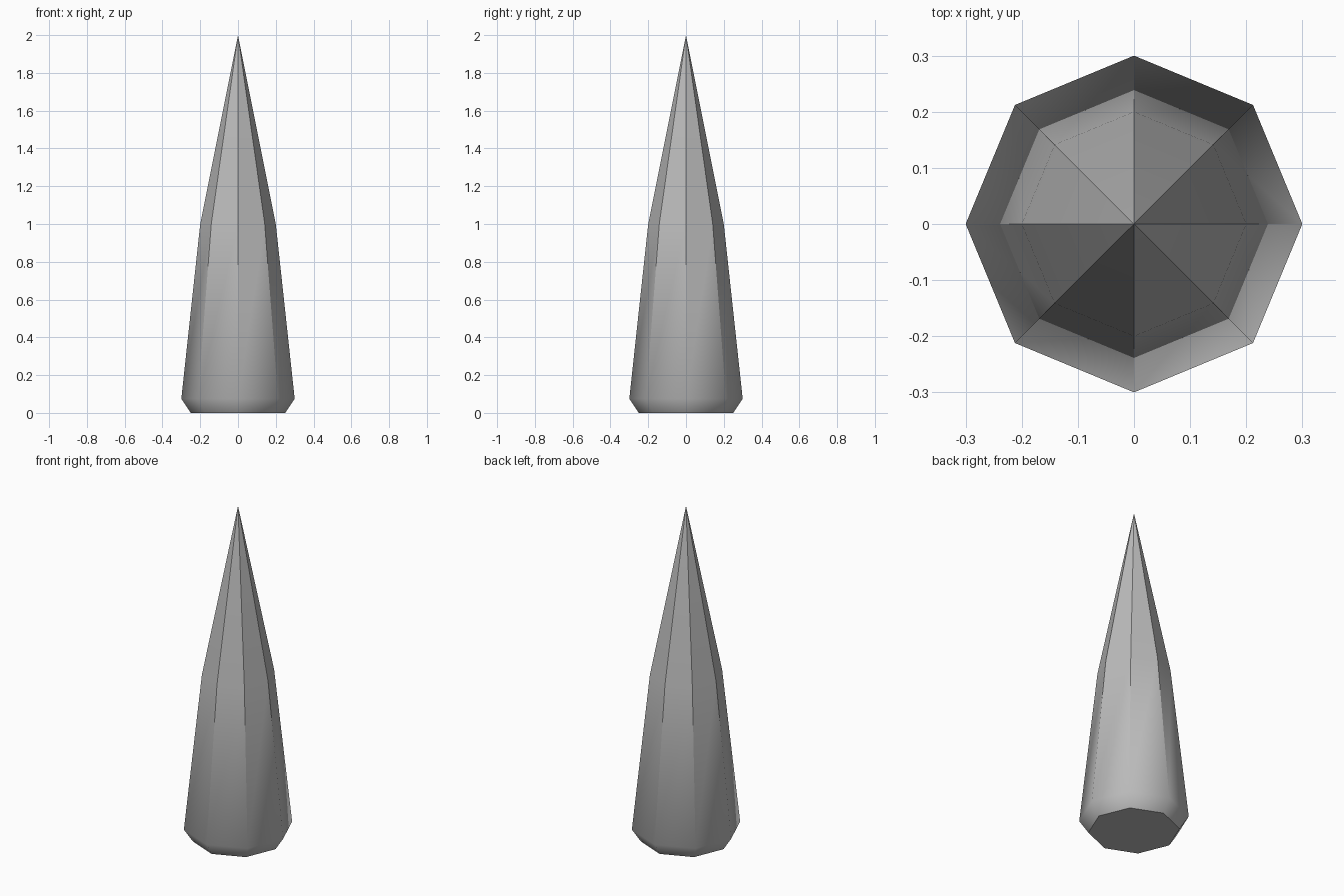
import bpy
import bmesh
from math import cos, sin, pi, radians

cube = bpy.data.objects.get("Cube")
if cube:
    bpy.data.objects.remove(cube, do_unlink=True)

SIDES = 8
RINGS = [(0.25, 0.0), (0.30, 0.075), (0.20, 1.0)]  # radius, height
TIP = 2.0

# Stone colour
stone = bpy.data.materials.new("stone_grey")
colour = (0.5, 0.5, 0.5, 1)
stone.use_nodes = True
stone.diffuse_color = colour
stone.node_tree.nodes["Principled BSDF"].inputs["Base Color"].default_value = colour

# Spike: stacked octagons closed by a base and a pointed tip
bm = bmesh.new()
rings = [[bm.verts.new((r * cos(2 * pi * i / SIDES), r * sin(2 * pi * i / SIDES), z))
          for i in range(SIDES)] for r, z in RINGS]
tip = bm.verts.new((0, 0, TIP))
bm.faces.new(rings[0][::-1])
for i in range(SIDES):
    j = (i + 1) % SIDES
    for low, high in zip(rings, rings[1:]):
        bm.faces.new((low[i], low[j], high[j], high[i]))
    bm.faces.new((rings[-1][i], rings[-1][j], tip))

mesh = bpy.data.meshes.new("spike")
bm.to_mesh(mesh)
bm.free()
mesh.materials.append(stone)
spike = bpy.data.objects.new("spike", mesh)
bpy.context.collection.objects.link(spike)

# Facets stay crisp near the tip and blend around the rounded foot
bpy.ops.object.select_all(action='DESELECT')
spike.select_set(True)
bpy.context.view_layer.objects.active = spike
bpy.ops.object.shade_smooth_by_angle(angle=radians(42))
